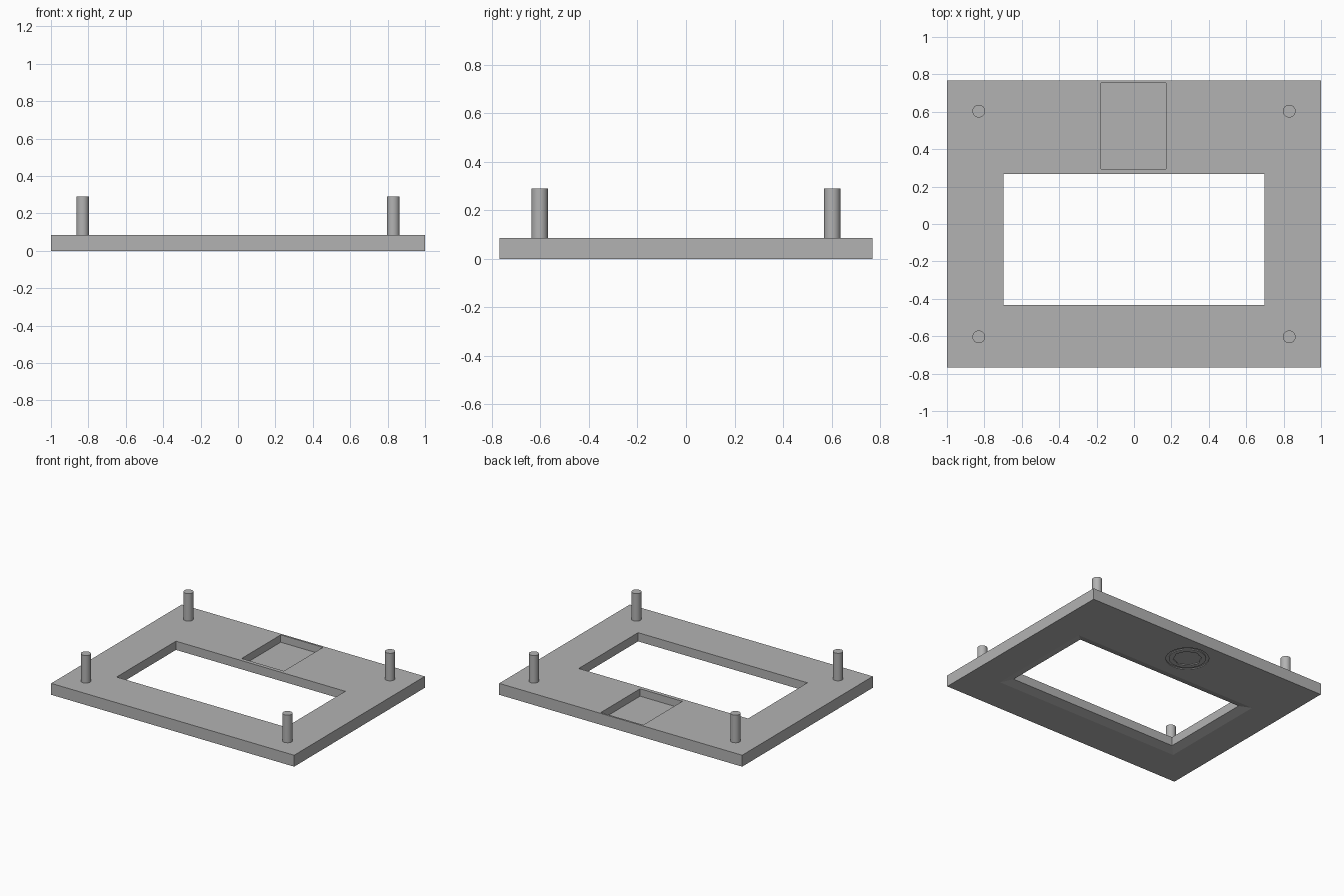
import bpy
import bmesh
from math import cos, sin, tau

default = bpy.data.objects.get("Cube")
if default:
    bpy.data.objects.remove(default, do_unlink=True)

# One grey plastic for every part
grey = bpy.data.materials.new("grey plastic")
grey.use_nodes = True
colour = (0.45, 0.45, 0.45, 1)
grey.diffuse_color = colour
grey.node_tree.nodes["Principled BSDF"].inputs["Base Color"].default_value = colour

PLATE_TOP = 0.085
POST_TOP = 0.29


def loft(name, *sections):
    """Closed solid through matching outlines, each given as (points, z)."""
    bm = bmesh.new()
    rings = [[bm.verts.new((x, y, z)) for x, y in pts] for pts, z in sections]
    n = len(rings[0])
    bm.faces.new(rings[0])
    bm.faces.new(rings[-1])
    for low, high in zip(rings, rings[1:]):
        for i in range(n):
            j = (i + 1) % n
            bm.faces.new((low[i], low[j], high[j], high[i]))
    bmesh.ops.recalc_face_normals(bm, faces=bm.faces)
    mesh = bpy.data.meshes.new(name)
    bm.to_mesh(mesh)
    bm.free()
    mesh.materials.append(grey)
    obj = bpy.data.objects.new(name, mesh)
    bpy.context.collection.objects.link(obj)
    return obj


def rect(x0, x1, y0, y1, grow=0.0):
    return [(x0 - grow, y0 - grow), (x1 + grow, y0 - grow),
            (x1 + grow, y1 + grow), (x0 - grow, y1 + grow)]


def round_outline(cx, cy, r, wave=0.0, lobes=8, n=64):
    pts = []
    for i in range(n):
        a = tau * i / n
        d = r + wave * cos(lobes * a)
        pts.append((cx + d * cos(a), cy + d * sin(a)))
    return pts


def select_only(obj):
    bpy.ops.object.select_all(action="DESELECT")
    obj.select_set(True)
    bpy.context.view_layer.objects.active = obj


def cut(target, cutter):
    mod = target.modifiers.new("cut", "BOOLEAN")
    mod.operation = "DIFFERENCE"
    mod.solver = "EXACT"
    mod.object = cutter
    select_only(target)
    bpy.ops.object.modifier_apply(modifier=mod.name)
    bpy.data.objects.remove(cutter, do_unlink=True)


# Base plate
border = rect(-1, 1, -0.768, 0.768)
plate = loft("base_plate", (border, 0), (border, PLATE_TOP))

# Window, flared out on the underside
window = (-0.697, 0.697, -0.432, 0.266)
cut(plate, loft("window_cutter",
                (rect(*window, grow=0.13), -0.02),
                (rect(*window), 0.02),
                (rect(*window), 0.2)))

# Pocket in the upper face
pocket = rect(-0.176, 0.172, 0.294, 0.754)
cut(plate, loft("pocket_cutter", (pocket, 0.03), (pocket, 0.2)))

# Round button outline in the underside: ring groove and scalloped recess
groove = loft("groove_cutter",
              (round_outline(0, 0.56, 0.145), -0.02),
              (round_outline(0, 0.56, 0.145), 0.006))
core = loft("groove_core",
            (round_outline(0, 0.56, 0.125), -0.05),
            (round_outline(0, 0.56, 0.125), 0.05))
cut(groove, core)
cut(plate, groove)
recess = round_outline(0, 0.56, 0.092, wave=0.004)
cut(plate, loft("recess_cutter", (recess, -0.02), (recess, 0.006)))

# Corner posts
for x, x_name in ((-0.83, "right"), (0.83, "left")):
    for y, y_name in ((-0.603, "front"), (0.603, "back")):
        outline = round_outline(x, y, 0.034, n=32)
        post = loft(f"{y_name}_{x_name}_post",
                    (outline, PLATE_TOP - 0.02), (outline, POST_TOP))
        select_only(post)
        bpy.ops.object.shade_smooth_by_angle()
